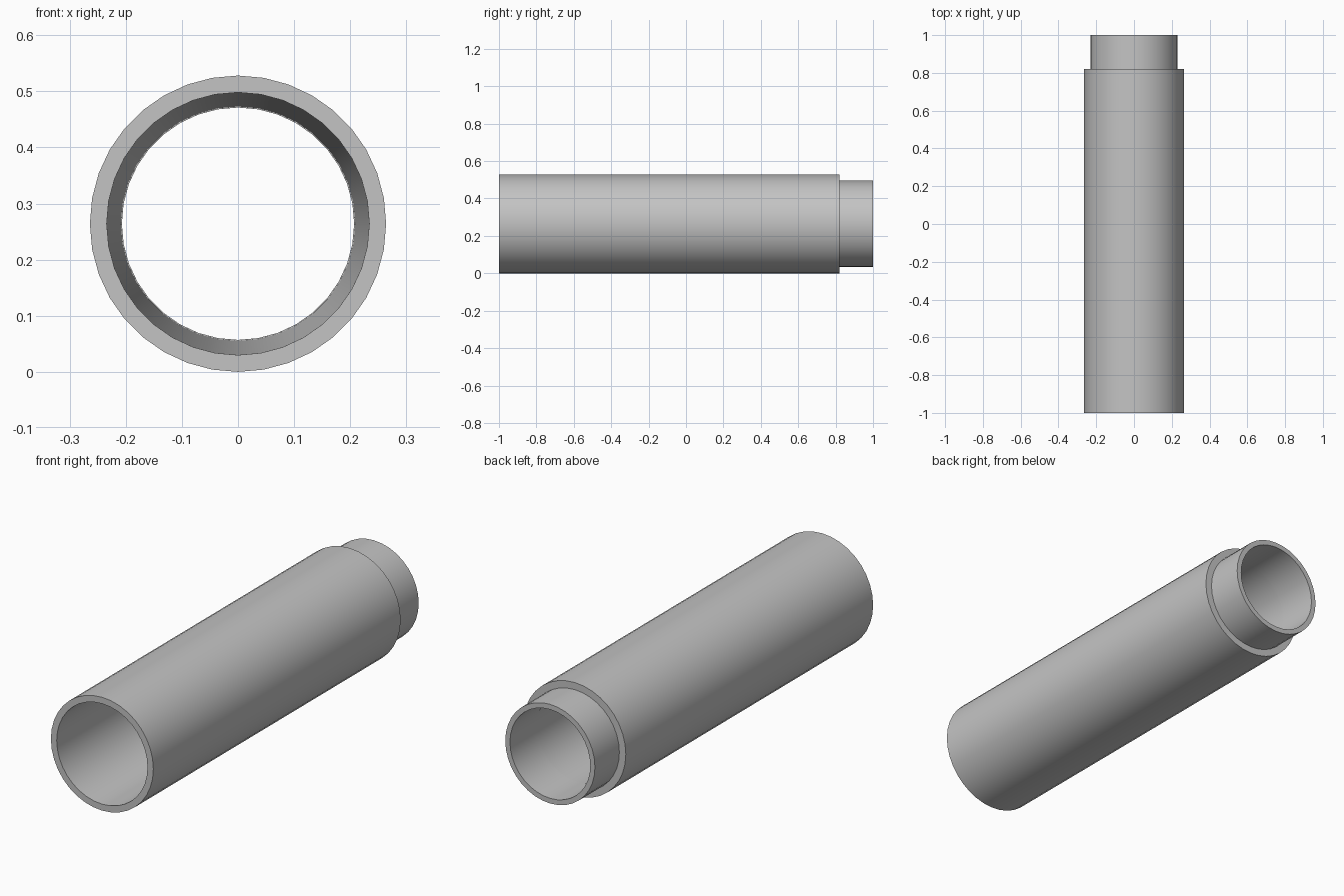
import bpy, bmesh, math
from mathutils import Vector

cube = bpy.data.objects.get("Cube")
if cube:
    bpy.data.objects.remove(cube, do_unlink=True)

RADIUS = 0.264
SIDES = 36

grey = bpy.data.materials.new("plain grey")
grey.use_nodes = True
colour = (0.55, 0.55, 0.55, 1)
grey.diffuse_color = colour
grey.node_tree.nodes["Principled BSDF"].inputs["Base Color"].default_value = colour


def lathe(name, profile):
    """Revolve a closed (y, radius) profile around the y axis."""
    bm = bmesh.new()
    verts = [bm.verts.new((0, y, r)) for y, r in profile]
    edges = [bm.edges.new((v, verts[i - 1])) for i, v in enumerate(verts)]
    bmesh.ops.spin(bm, geom=verts + edges, cent=(0, 0, 0), axis=(0, 1, 0),
                   angle=math.tau, steps=SIDES, use_merge=True)
    bmesh.ops.remove_doubles(bm, verts=bm.verts, dist=0.0001)
    bmesh.ops.recalc_face_normals(bm, faces=bm.faces)
    bmesh.ops.translate(bm, verts=bm.verts, vec=Vector((0, 0, RADIUS)))
    mesh = bpy.data.meshes.new(name)
    bm.to_mesh(mesh)
    bm.free()
    mesh.materials.append(grey)
    obj = bpy.data.objects.new(name, mesh)
    bpy.context.collection.objects.link(obj)
    bpy.ops.object.select_all(action="DESELECT")
    obj.select_set(True)
    bpy.context.view_layer.objects.active = obj
    bpy.ops.object.shade_smooth_by_angle(angle=math.radians(30))
    return obj


# Hollow pipe: thick sleeve, narrower collar at the back, gently tapered bore
lathe("pipe", [
    (-1, RADIUS), (0.82, RADIUS),      # outer sleeve
    (0.82, 0.231), (1, 0.231),         # shoulder and collar
    (1, 0.207), (0.8, 0.207),          # collar bore
    (0.8, 0.209), (-1, 0.234),         # small lip and tapered bore
])
